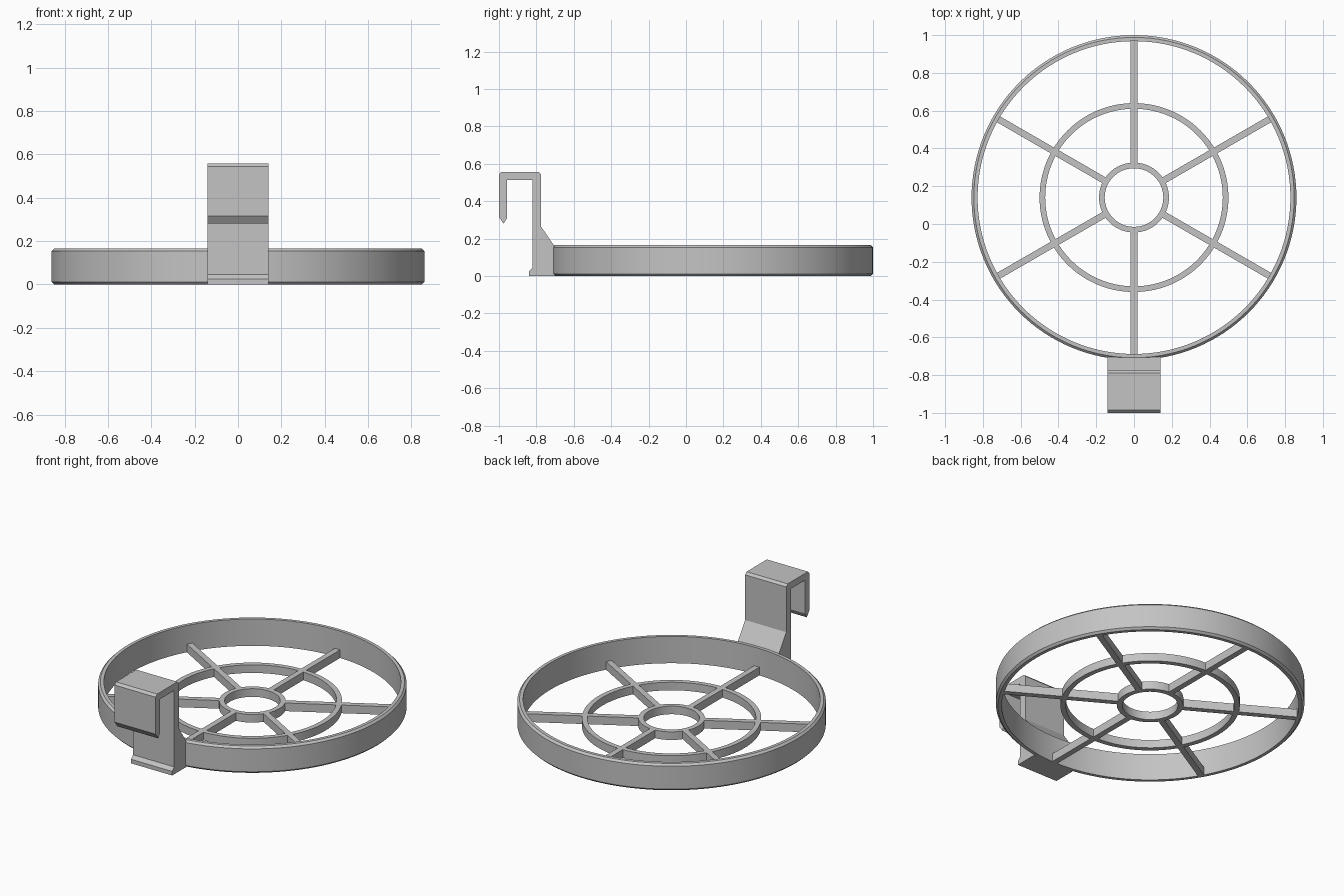
import bpy, bmesh, math
from mathutils import Matrix, Vector

cube = bpy.data.objects.get("Cube")
if cube:
    bpy.data.objects.remove(cube, do_unlink=True)

CENTRE = Vector((0, 0.14, 0))
GRID_Z = 0.05

grey = bpy.data.materials.new("plain grey")
grey.use_nodes = True
colour = (0.55, 0.55, 0.55, 1)
grey.diffuse_color = colour
grey.node_tree.nodes["Principled BSDF"].inputs["Base Color"].default_value = colour


def finish(bm, name):
    bmesh.ops.recalc_face_normals(bm, faces=bm.faces)
    mesh = bpy.data.meshes.new(name)
    bm.to_mesh(mesh)
    bm.free()
    mesh.materials.append(grey)
    obj = bpy.data.objects.new(name, mesh)
    bpy.context.collection.objects.link(obj)
    return obj


def ring(name, profile, steps=128):
    """Turn a closed (radius, height) profile around the basket axis."""
    bm = bmesh.new()
    loops = []
    for i in range(steps):
        a = math.tau * i / steps
        loops.append([bm.verts.new(CENTRE + Vector((r * math.cos(a), r * math.sin(a), z)))
                      for r, z in profile])
    n = len(profile)
    for i in range(steps):
        p, q = loops[i], loops[(i + 1) % steps]
        for j in range(n):
            k = (j + 1) % n
            bm.faces.new((p[j], q[j], q[k], p[k]))
    obj = finish(bm, name)
    bpy.ops.object.select_all(action='DESELECT')
    obj.select_set(True)
    bpy.context.view_layer.objects.active = obj
    bpy.ops.object.shade_smooth_by_angle(angle=math.radians(25))


def band(inner, outer, height, cut):
    """Rectangular ring section with chamfered outer corners."""
    return [(inner, 0), (outer - cut, 0), (outer, cut),
            (outer, height - cut), (outer - cut, height), (inner, height)]


# Rim and the two flat inner rings
ring("outer_rim", band(0.828, 0.86, 0.165, 0.012))
ring("middle_ring", [(0.47, 0), (0.5, 0), (0.5, GRID_Z), (0.47, GRID_Z)])
ring("hub_ring", [(0.155, 0), (0.185, 0), (0.185, GRID_Z), (0.155, GRID_Z)])

# Six spokes from hub to rim
start, end, width = 0.17, 0.84, 0.035
for i in range(6):
    turn = Matrix.Rotation(math.radians(30 + 60 * i), 4, 'Z')
    shape = (Matrix.Translation(CENTRE) @ turn
             @ Matrix.Translation(((start + end) / 2, 0, GRID_Z / 2))
             @ Matrix.Diagonal((end - start, width, GRID_Z, 1)))
    bm = bmesh.new()
    bmesh.ops.create_cube(bm, size=1, matrix=shape)
    finish(bm, f"spoke_{i + 1}")

# Hanging hook: side profile (y, z) with foot, gusset and pointed lip
hook_profile = [
    (-0.70, 0), (-0.84, 0), (-0.84, 0.025), (-0.82, 0.045), (-0.82, 0.515),
    (-0.957, 0.515), (-0.957, 0.31), (-0.975, 0.28), (-1.0, 0.315),
    (-1.0, 0.543), (-0.986, 0.557), (-0.789, 0.557), (-0.775, 0.543),
    (-0.775, 0.265), (-0.70, 0.155),
]
bm = bmesh.new()
side = bm.faces.new([bm.verts.new((-0.14, y, z)) for y, z in hook_profile])
grown = bmesh.ops.extrude_face_region(bm, geom=[side])["geom"]
bmesh.ops.translate(bm, vec=(0.28, 0, 0),
                    verts=[v for v in grown if isinstance(v, bmesh.types.BMVert)])
finish(bm, "hanging_hook")
